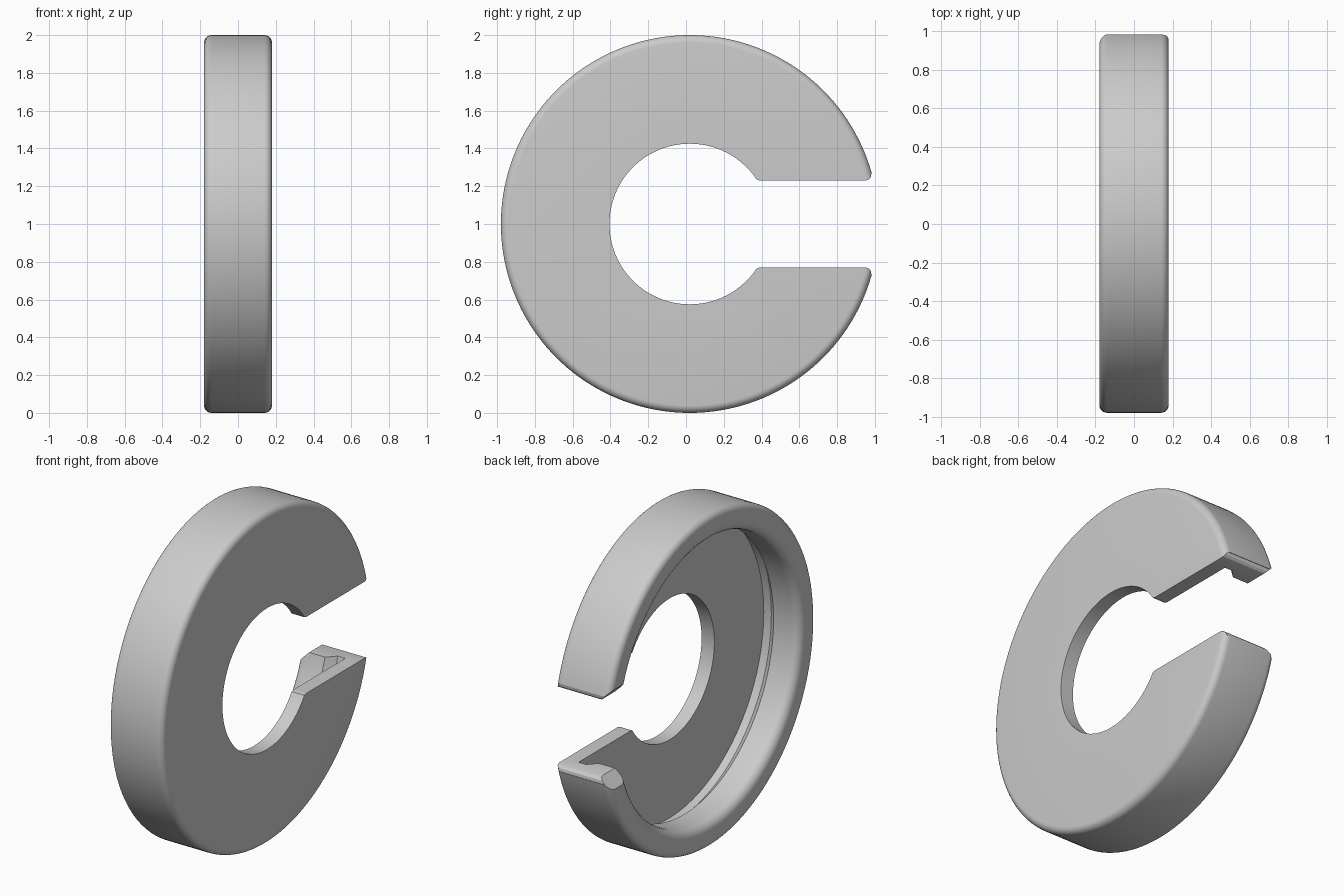
import bpy, bmesh, math
from mathutils import Vector

old = bpy.data.objects.get("Cube")
if old:
    bpy.data.objects.remove(old, do_unlink=True)

CENTRE = Vector((0, 0.02, 1))   # axis of the ring, which runs along x
HALF = 0.18                     # half of the thickness
SLOT = 0.23                     # half of the slot width

grey = bpy.data.materials.new("light grey")
grey.use_nodes = True
grey.diffuse_color = (0.6, 0.6, 0.6, 1)
grey.node_tree.nodes["Principled BSDF"].inputs["Base Color"].default_value = (0.6, 0.6, 0.6, 1)


def make_object(name, bm):
    bmesh.ops.recalc_face_normals(bm, faces=bm.faces)
    mesh = bpy.data.meshes.new(name)
    bm.to_mesh(mesh)
    bm.free()
    mesh.materials.append(grey)
    obj = bpy.data.objects.new(name, mesh)
    bpy.context.collection.objects.link(obj)
    return obj


def fillet(x, r, radius, start, steps=6):
    """Quarter arc of (x, r) points around a centre."""
    angles = [math.radians(start + 90 * i / steps) for i in range(steps + 1)]
    return [(x + radius * math.cos(a), r + radius * math.sin(a)) for a in angles]


def revolve(name, profile, steps=160):
    bm = bmesh.new()
    verts = [bm.verts.new(CENTRE + Vector((x, 0, r))) for x, r in profile]
    edges = [bm.edges.new((v, verts[i - 1])) for i, v in enumerate(verts)]
    bmesh.ops.spin(bm, geom=verts + edges, cent=CENTRE, axis=(1, 0, 0),
                   angle=math.tau, steps=steps)
    bmesh.ops.remove_doubles(bm, verts=bm.verts, dist=0.0001)
    return make_object(name, bm)


def prism(name, points, depth):
    bm = bmesh.new()
    face = bm.faces.new([bm.verts.new(p) for p in points])
    out = bmesh.ops.extrude_face_region(bm, geom=[face])
    moved = [g for g in out["geom"] if isinstance(g, bmesh.types.BMVert)]
    bmesh.ops.translate(bm, verts=moved, vec=depth)
    return make_object(name, bm)


# Cross-section: plate, undercut groove, snap lip and rounded rim
edge = 0.04
section = [(HALF, 0.425)]
section += fillet(HALF - edge, 1 - edge, edge, 0)
section += fillet(edge - HALF, 1 - edge, edge, 90)
section += fillet(0.055 - HALF, 0.9, 0.055, 180)
section += [(-0.005, 0.845), (0.045, 0.895), (0.095, 0.895), (0.095, 0.425)]
ring = revolve("slotted_ring", section)

# Slot with eased corners at the hole and at the outside
half_slot = [(0.1, 0.2), (0.3, 0.2), (0.348, 0.266), (0.356, 0.25), (0.37, 0.236),
             (0.392, SLOT), (0.95, SLOT), (0.967, 0.235), (0.978, 0.247),
             (0.981, 0.265), (1.2, 0.265)]
outline = half_slot + [(y, -z) for y, z in reversed(half_slot)]
slot = prism("slot_cutter", [(-0.5, y, 1 + z) for y, z in outline], (1, 0, 0))

# Lead-in chamfer on the open side of the slot
wedge = [(-0.11, SLOT), (-0.25, SLOT + 0.14)]
wedge += [(x, -z) for x, z in reversed(wedge)]
lead_in = prism("lead_in_cutter", [(x, 0.5, 1 + z) for x, z in wedge], (0, 0.8, 0))

bpy.context.view_layer.objects.active = ring
for cutter in (slot, lead_in):
    mod = ring.modifiers.new(cutter.name, "BOOLEAN")
    mod.operation = "DIFFERENCE"
    mod.solver = "EXACT"
    mod.object = cutter
    bpy.ops.object.modifier_apply(modifier=mod.name)
    bpy.data.objects.remove(cutter, do_unlink=True)

bpy.ops.object.select_all(action="DESELECT")
ring.select_set(True)
bpy.ops.object.shade_smooth_by_angle(angle=math.radians(30))
